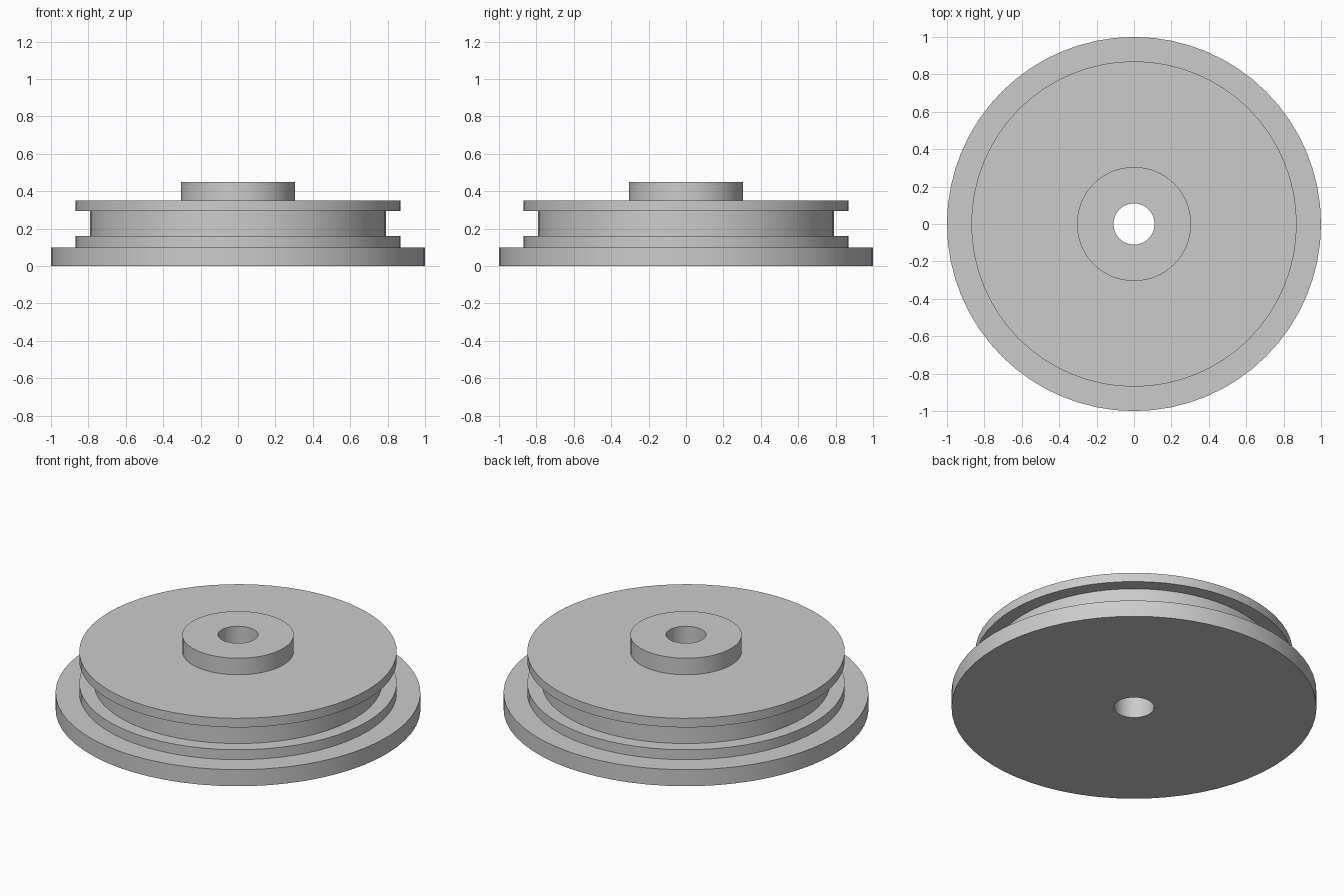
import bpy, bmesh, math

SEGMENTS = 64

# Remove the default object
cube = bpy.data.objects.get("Cube")
if cube:
    bpy.data.objects.remove(cube, do_unlink=True)

# Plain grey material
grey = bpy.data.materials.new("plain_grey")
grey.use_nodes = True
colour = (0.6, 0.6, 0.6, 1)
grey.diffuse_color = colour
grey.node_tree.nodes["Principled BSDF"].inputs["Base Color"].default_value = colour

# Stacked steps of the wheel: (radius, bottom, top)
BORE = 0.11
steps = [
    (1.0, 0.0, 0.1),       # base flange
    (0.87, 0.1, 0.16),     # lower rim
    (0.79, 0.16, 0.295),   # groove
    (0.87, 0.295, 0.35),   # upper rim
    (0.305, 0.35, 0.45),   # hub
]


def lathe(name, profile):
    """Turn a closed (radius, height) profile around the z axis."""
    bm = bmesh.new()
    rings = []
    for i in range(SEGMENTS):
        a = 2 * math.pi * i / SEGMENTS
        rings.append([bm.verts.new((r * math.cos(a), r * math.sin(a), z))
                      for r, z in profile])
    n = len(profile)
    for i in range(SEGMENTS):
        here, there = rings[i], rings[(i + 1) % SEGMENTS]
        for j in range(n):
            k = (j + 1) % n
            bm.faces.new((here[j], there[j], there[k], here[k]))
    bmesh.ops.recalc_face_normals(bm, faces=bm.faces)
    mesh = bpy.data.meshes.new(name)
    bm.to_mesh(mesh)
    bm.free()
    mesh.materials.append(grey)
    obj = bpy.data.objects.new(name, mesh)
    bpy.context.collection.objects.link(obj)
    return obj


# One turned solid: bore bottom, outer steps, bore top
profile = [(BORE, steps[0][1])]
for radius, bottom, top in steps:
    profile += [(radius, bottom), (radius, top)]
profile.append((BORE, steps[-1][2]))
wheel = lathe("grooved_wheel", profile)

# Smooth round walls with sharp rims
bpy.ops.object.select_all(action="DESELECT")
wheel.select_set(True)
bpy.context.view_layer.objects.active = wheel
bpy.ops.object.shade_smooth_by_angle(angle=math.radians(30))
